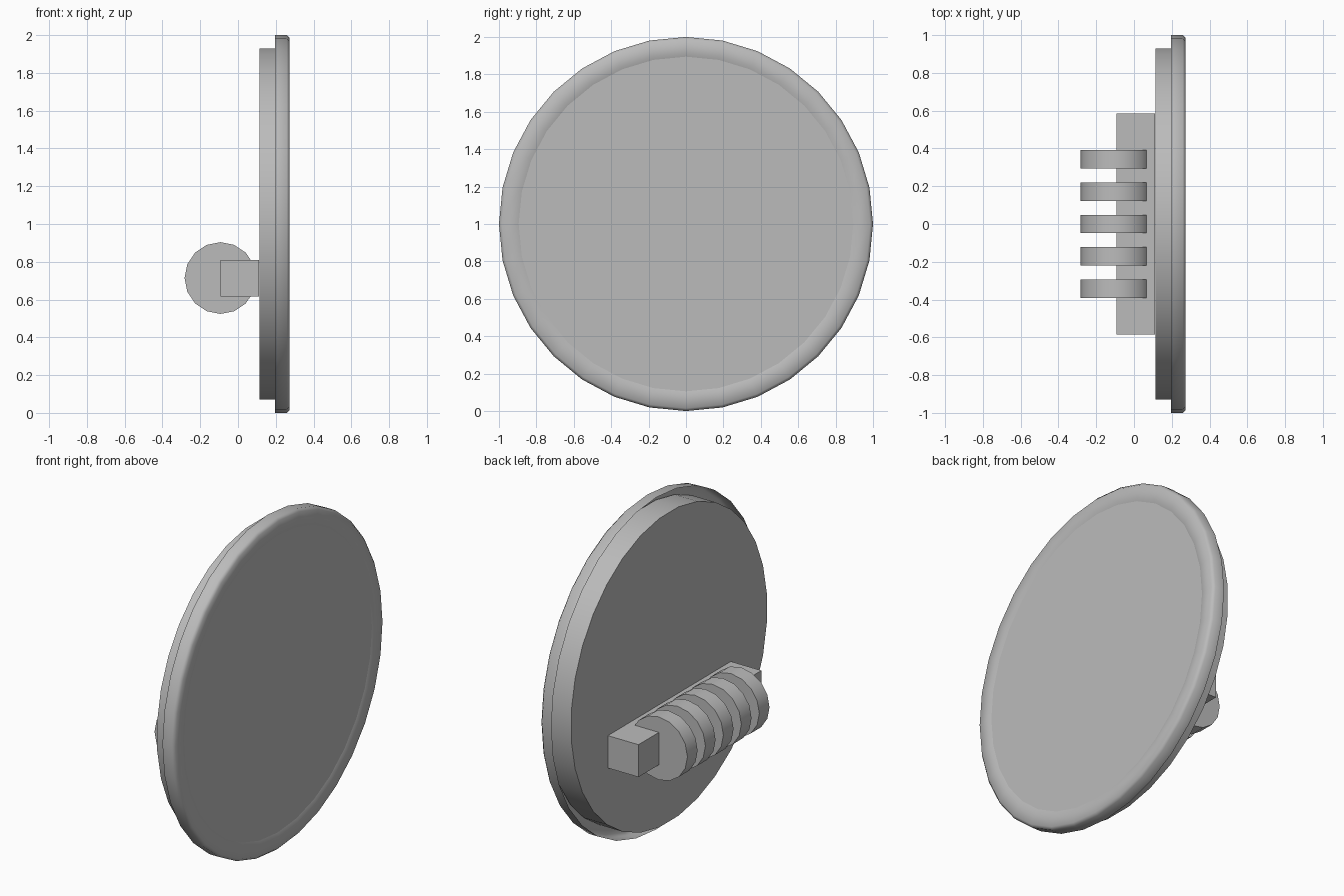
import bpy
import bmesh
import math

if "Cube" in bpy.data.objects:
    bpy.data.objects.remove(bpy.data.objects["Cube"])

grey = bpy.data.materials.new("plain_grey")
grey.diffuse_color = (0.5, 0.5, 0.5, 1)
grey.use_nodes = True
grey.node_tree.nodes["Principled BSDF"].inputs["Base Color"].default_value = grey.diffuse_color


def finish(name, bm, angle=35):
    mesh = bpy.data.meshes.new(name)
    bm.to_mesh(mesh)
    bm.free()
    mesh.materials.append(grey)
    ob = bpy.data.objects.new(name, mesh)
    bpy.context.collection.objects.link(ob)
    bpy.ops.object.select_all(action='DESELECT')
    ob.select_set(True)
    bpy.context.view_layer.objects.active = ob
    bpy.ops.object.shade_smooth_by_angle(angle=math.radians(angle))
    return ob


def lathe_x(name, profile, sides, turn=0.0, caps=False, angle=35):
    """Revolve (x, radius) points, from back to front, around the x axis at z = 1."""
    bm = bmesh.new()
    rings = []
    for x, r in profile:
        ring = []
        for i in range(sides):
            a = 2 * math.pi * (i + turn) / sides
            ring.append(bm.verts.new((x, r * math.sin(a), 1 + r * math.cos(a))))
        rings.append(ring)
    for a, b in zip(rings, rings[1:]):
        for i in range(sides):
            j = (i + 1) % sides
            bm.faces.new((a[i], b[i], b[j], a[j]))
    if caps:
        bm.faces.new(rings[0])
        bm.faces.new(rings[-1][::-1])
    return finish(name, bm, angle)


# Main disc, its front shows inside the rim
lathe_x("disc", [(0.113, 0.9345), (0.266, 0.9345)], 32, turn=0.5, caps=True)

# Rim: a shell open at the back, with a chamfered edge and a shallow inner slope
lathe_x("rim", [(0.197, 1.0), (0.258, 1.0), (0.273, 0.985),
                (0.273, 0.915), (0.263, 0.886)], 32, angle=50)

# Square bar fixed to the back of the disc
bm = bmesh.new()
bmesh.ops.create_cube(bm, size=1)
for v in bm.verts:
    v.co.x = 0.009 + v.co.x * 0.204
    v.co.y *= 1.17
    v.co.z = 0.713 + v.co.z * 0.195
finish("handle_bar", bm)

# Five round grip segments along the bar
SIDES, RADIUS, WIDTH = 16, 0.19, 0.097
for n in range(5):
    y = (n - 2) * 0.171
    bm = bmesh.new()
    ends = [[bm.verts.new((-0.093 + RADIUS * math.cos(2 * math.pi * i / SIDES), y + s * WIDTH / 2,
                           0.714 + RADIUS * math.sin(2 * math.pi * i / SIDES)))
             for i in range(SIDES)] for s in (-1, 1)]
    for ring in ends:
        bm.faces.new(ring)
    for i in range(SIDES):
        j = (i + 1) % SIDES
        bm.faces.new((ends[0][i], ends[0][j], ends[1][j], ends[1][i]))
    bmesh.ops.recalc_face_normals(bm, faces=bm.faces)
    finish(f"grip_segment_{n + 1}", bm)
